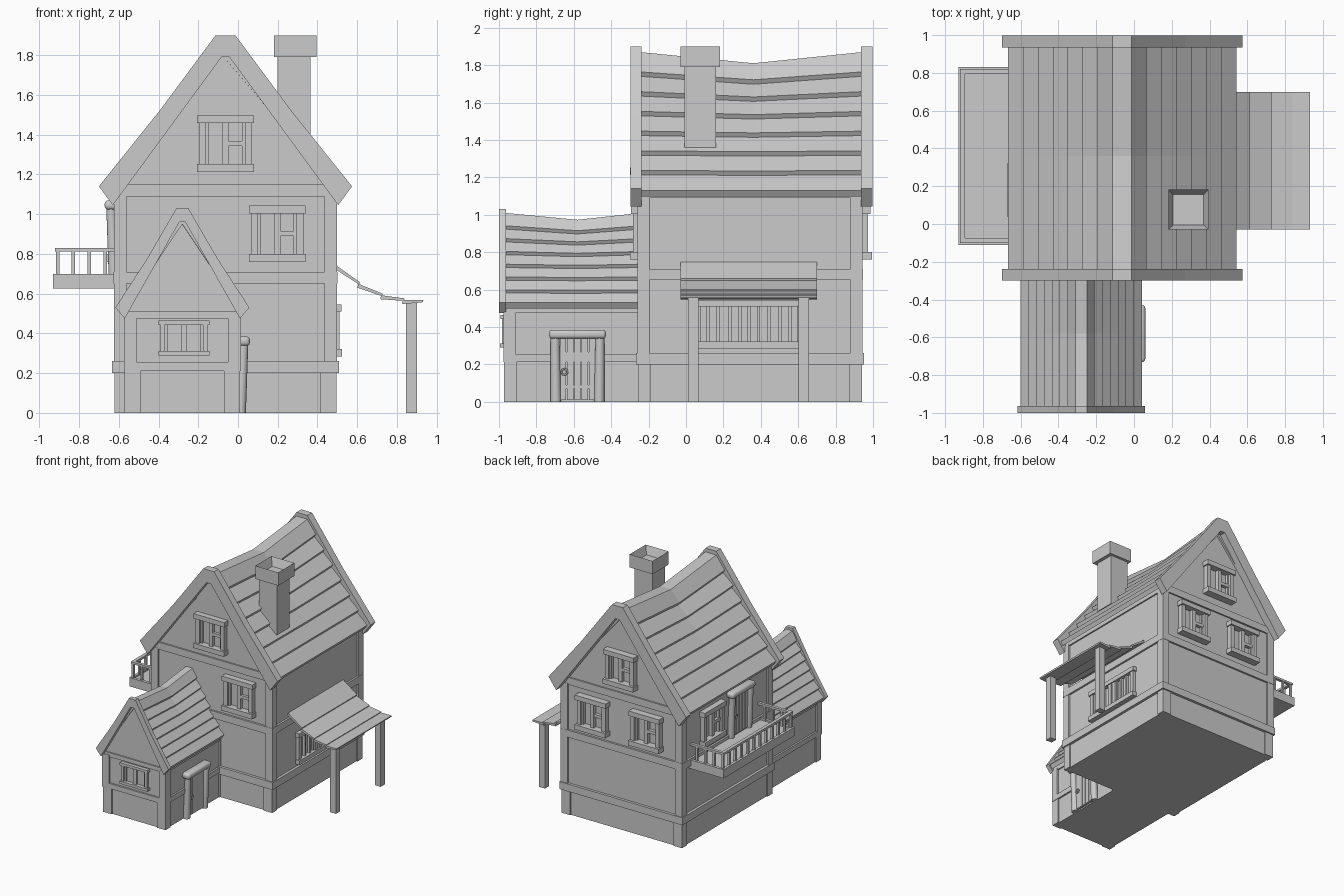
import bpy, bmesh, math
from mathutils import Matrix, Vector

if "Cube" in bpy.data.objects:
    bpy.data.objects.remove(bpy.data.objects["Cube"])

grey = bpy.data.materials.new("stone grey")
grey.diffuse_color = (0.6, 0.6, 0.6, 1)
grey.use_nodes = True
grey.node_tree.nodes["Principled BSDF"].inputs["Base Color"].default_value = grey.diffuse_color


def finish(name, bm, M=None, smooth=False):
    bmesh.ops.recalc_face_normals(bm, faces=bm.faces[:])
    if M:
        bm.transform(M)
    me = bpy.data.meshes.new(name)
    bm.to_mesh(me)
    bm.free()
    me.materials.append(grey)
    ob = bpy.data.objects.new(name, me)
    bpy.context.collection.objects.link(ob)
    if smooth:
        bpy.ops.object.select_all(action='DESELECT')
        ob.select_set(True)
        bpy.context.view_layer.objects.active = ob
        bpy.ops.object.shade_smooth_by_angle(angle=math.radians(40))
    return ob


def add_box(bm, x0, x1, y0, y1, z0, z1):
    M = Matrix.Translation(((x0 + x1) / 2, (y0 + y1) / 2, (z0 + z1) / 2)) @ \
        Matrix.Diagonal((abs(x1 - x0), abs(y1 - y0), abs(z1 - z0), 1))
    return bmesh.ops.create_cube(bm, size=1, matrix=M)["verts"]


def boxes(name, items, M=None):
    bm = bmesh.new()
    for b in items:
        add_box(bm, *b)
    return finish(name, bm, M)


def loft(name, sections):
    """Skin closed sections (lists of points) and cap both ends."""
    bm = bmesh.new()
    rings = [[bm.verts.new(p) for p in s] for s in sections]
    n = len(rings[0])
    for a, b in zip(rings, rings[1:]):
        for i in range(n):
            j = (i + 1) % n
            bm.faces.new((a[i], a[j], b[j], b[i]))
    bm.faces.new(rings[0])
    bm.faces.new(rings[-1][::-1])
    return finish(name, bm)


def prism(name, pts, y0, y1):
    return loft(name, [[(x, y, z) for x, z in pts] for y in (y0, y1)])


def mirrored(xc, half):
    return [(xc + d, z) for d, z in half] + [(xc - d, z) for d, z in reversed(half)]


def barge(name, xc, outer, apex, y0, y1):
    # chevron shaped gable board
    right = [(xc + d, z) for d, z in outer]
    left = [(xc - d, z) for d, z in reversed(outer)]
    prism(name, right + [(xc + apex[0], apex[1]), (xc - apex[0], apex[1])] + left, y0, y1)


def shingle_roof(name, xc, top, eave, apex_z, sag, ys, lip, rows=7):
    # stepped rows of planks, with the ridge dipping in the middle
    sections = []
    for k, y in enumerate(ys):
        s = sag if k == 1 else 0
        half = []
        for i in range(rows + 1):
            t = i / rows
            d = top[0] + (eave[0] - top[0]) * t
            z = top[1] + (eave[1] - top[1]) * t - s * (1 - t) ** 2.2
            half.append((d, z))
            if 0 < i < rows:
                half.append((d - lip * .55, z - lip))
        half.append((eave[0] - .02, eave[1] - .032))
        right = [(xc + d, y, z) for d, z in half]
        left = [(xc - d, y, z) for d, z in reversed(half)]
        sections.append(right + [(xc, y, apex_z - s)] + left)
    loft(name, sections)


def frame(x, y, z, deg):
    return Matrix.Translation((x, y, z)) @ Matrix.Rotation(math.radians(deg), 4, 'Z')


def window(name, M, w, h, cells=2, cross=True, k=1.0, t=.04):
    """Local x runs along the wall, -y points outward, origin at the centre."""
    a, b, jw = w / 2, h / 2, .035 * min(1, t / .035)
    items = [(-a, a, .02, -.05 * k, b - t, b), (-a, a, .02, -.055 * k, -b, -b + t)]
    items += [(s * (a - .01) - jw / 2 - s * jw / 2, s * (a - .01) + jw / 2 - s * jw / 2,
               .02, -.038 * k, -b, b - .005) for s in (-1, 1)]
    inner = a - .01 - jw
    for i in range(1, cells):
        u = -inner + 2 * inner * i / cells
        m = .016 if i * 2 == cells else .009
        items.append((u - m, u + m, .02, -.028 * k, -b + .01, b - .01))
    if cross:
        items.append((0, inner, .02, -.024 * k, -.013, .013))
    # sash rim
    for s in (-1, 1):
        items.append((s * inner, s * (inner - .014), .02, -.02 * k, -b + .01, b - .01))
    boxes(name, items, M)


def cyl(bm, p, q, r0, r1, scale=(1, 1)):
    p, q = Vector(p), Vector(q)
    v = q - p
    M = Matrix.Translation((p + q) / 2) @ v.to_track_quat('Z', 'Y').to_matrix().to_4x4() \
        @ Matrix.Diagonal((scale[0], scale[1], 1, 1))
    bmesh.ops.create_cone(bm, cap_ends=True, segments=16, radius1=r0, radius2=r1,
                          depth=v.length, matrix=M)


def door(name, M):
    # plank leaf with cross battens
    items = [(-.095 + i * .039, -.061 + i * .039, .03, -.022, .01, .345) for i in range(5)]
    items += [(-.095, .095, .03, -.014, z, z + .02) for z in (.07, .245)]
    boxes(name + "_planks", items, M)
    # log posts and lintel
    bm = bmesh.new()
    for s in (-1, 1):
        cyl(bm, (s * .116, -.012, 0), (s * .12, -.028, .35), .028, .024)
    finish(name + "_posts", bm, M, True)
    bm = bmesh.new()
    for v in add_box(bm, -.152, .152, .02, -.06, .337, .385):
        pass
    bmesh.ops.bevel(bm, geom=bm.edges[:], offset=.018, segments=3, affect='EDGES', profile=.5)
    finish(name + "_lintel", bm, M, True)
    # ring handle
    bm = bmesh.new()
    n = 10
    ring = [Vector((-.07 + .016 * math.cos(i * math.tau / n), -.028,
                    .16 + .016 * math.sin(i * math.tau / n))) for i in range(n)]
    for i in range(n):
        cyl(bm, ring[i], ring[(i + 1) % n], .005, .005)
    finish(name + "_handle", bm, M, True)


def timbered(name, x0, x1, y0, y1, bands, top):
    # corner posts, then bands around the walls
    e, items = .01, []
    for sx, xa in ((1, x0), (-1, x1)):
        for sy, ya in ((1, y0), (-1, y1)):
            items.append((xa - sx * e, xa + sx * .07, ya - sy * e, ya + sy * .055, 0, bands[0][0]))
            items.append((xa - sx * (e + .004), xa + sx * .05, ya - sy * (e + .004),
                          ya + sy * .05, bands[0][0], top))
    for z0, z1, o in bands:
        items.append((x0 - o, x1 + o, y0 - o, y1 + o, z0, z1))
    boxes(name, items)


# main house
XC = -.063
prism("main_walls", [(XC - .548, 0), (XC + .548, 0), (XC + .548, 1.12), (XC, 1.8), (XC - .548, 1.12)],
      -.245, .93)
timbered("main_timbers", XC - .548, XC + .548, -.245, .93,
         [(.2, .262, .022), (.65, .71, .016), (1.09, 1.15, .012)], 1.1)
shingle_roof("main_roof", XC, (.05, 1.87), (.605, 1.13), 1.78, .06, (-.25, .36, .945), .024)
board = [(.05, 1.9), (.332, 1.52), (.637, 1.14), (.567, 1.045)]
barge("front_gable_board", XC, board, (.02, 1.79), -.298, -.238)
barge("back_gable_board", XC, board, (.02, 1.79), .935, .998)

# front annex
AX = -.28
prism("annex_walls", [(AX - .28, 0), (AX + .28, 0), (AX + .28, .53), (AX, .97), (AX - .28, .53)],
      -.962, -.2)
timbered("annex_timbers", AX - .28, AX + .28, -.962, -.2, [(.212, .255, .014), (.475, .51, .01)], .49)
shingle_roof("annex_roof", AX, (.03, 1.01), (.322, .53), .95, .037, (-.97, -.58, -.24), .018)
barge("annex_gable_board", AX, [(.03, 1.03), (.18, .772), (.337, .53), (.29, .475)], (.015, .96),
      -1, -.963)

# windows
window("front_gable_window", frame(XC, -.245, 1.355, 0), .285, .285)
window("front_window", frame(.197, -.245, .902, 0), .285, .285)
window("back_gable_window", frame(XC, .93, 1.355, 180), .285, .285, k=1.15)
for n, x in (("right", .197), ("left", -.3)):
    window("back_window_" + n, frame(x, .93, .902, 180), .285, .285, k=1.15)
window("balcony_window", frame(XC - .548, .55, .902, -90), .285, .285)
window("annex_window", frame(-.272, -.962, .377, 0), .258, .175, cross=False, k=.6, t=.022)
for n, y in (("front", .203), ("back", .472)):
    window("porch_window_" + n, frame(XC + .548, y, .415, 90), .272, .26, 3, False, k=.7, t=.036)

# doors
door("annex_door", frame(AX + .28, -.58, 0, 90))
door("balcony_door", frame(XC - .548, .18, .685, -90))

# balcony
boxes("balcony_floor", [(-.93, -.6, -.11, .83, .625, .685), (-.93, -.905, -.11, .83, .685, .698),
                        (-.93, -.6, -.11, -.085, .685, .698), (-.93, -.6, .805, .83, .685, .698)])
rails = [(-.922, -.894, -.1, .82, .812, .83), (-.922, -.61, -.1, -.075, .812, .83),
         (-.922, -.61, .795, .82, .812, .83)]
r = .009
for i in range(12):
    y = -.088 + i * .8955 / 11
    rails.append((-.908 - r, -.908 + r, y - r, y + r, .69, .815))
for i in range(1, 4):
    for y in (-.088, .8075):
        x = -.908 + i * .08
        rails.append((x - r, x + r, y - r, y + r, .69, .815))
boxes("balcony_railing", rails)

# porch: overlapping sloped boards on two posts
line = [(.48, .752), (.605, .65), (.72, .592), (.83, .568), (.925, .56)]
for i, ((xa, za), (xb, zb)) in enumerate(zip(line, line[1:])):
    up = .008
    prism("porch_board_%d" % (i + 1),
          [(xa, za), (xb + .008, zb + up), (xb + .004, zb - .012 + up), (xa - .004, za - .02)], -.03, .7)
boxes("porch_posts", [(.845, .9, y, y + .056, 0, .562) for y in (.01, .602)])

# chimney with a hollow cap
boxes("chimney_stack", [(.2, .365, -.008, .16, 1.36, 1.8)])
bm = bmesh.new()
add_box(bm, .182, .394, -.03, .182, 1.79, 1.9)
bm.faces.ensure_lookup_table()
top = max(bm.faces, key=lambda f: f.calc_center_median().z)
bmesh.ops.inset_region(bm, faces=[top], thickness=.036)
bmesh.ops.translate(bm, verts=top.verts[:], vec=(0, 0, -.07))
finish("chimney_cap", bm)
